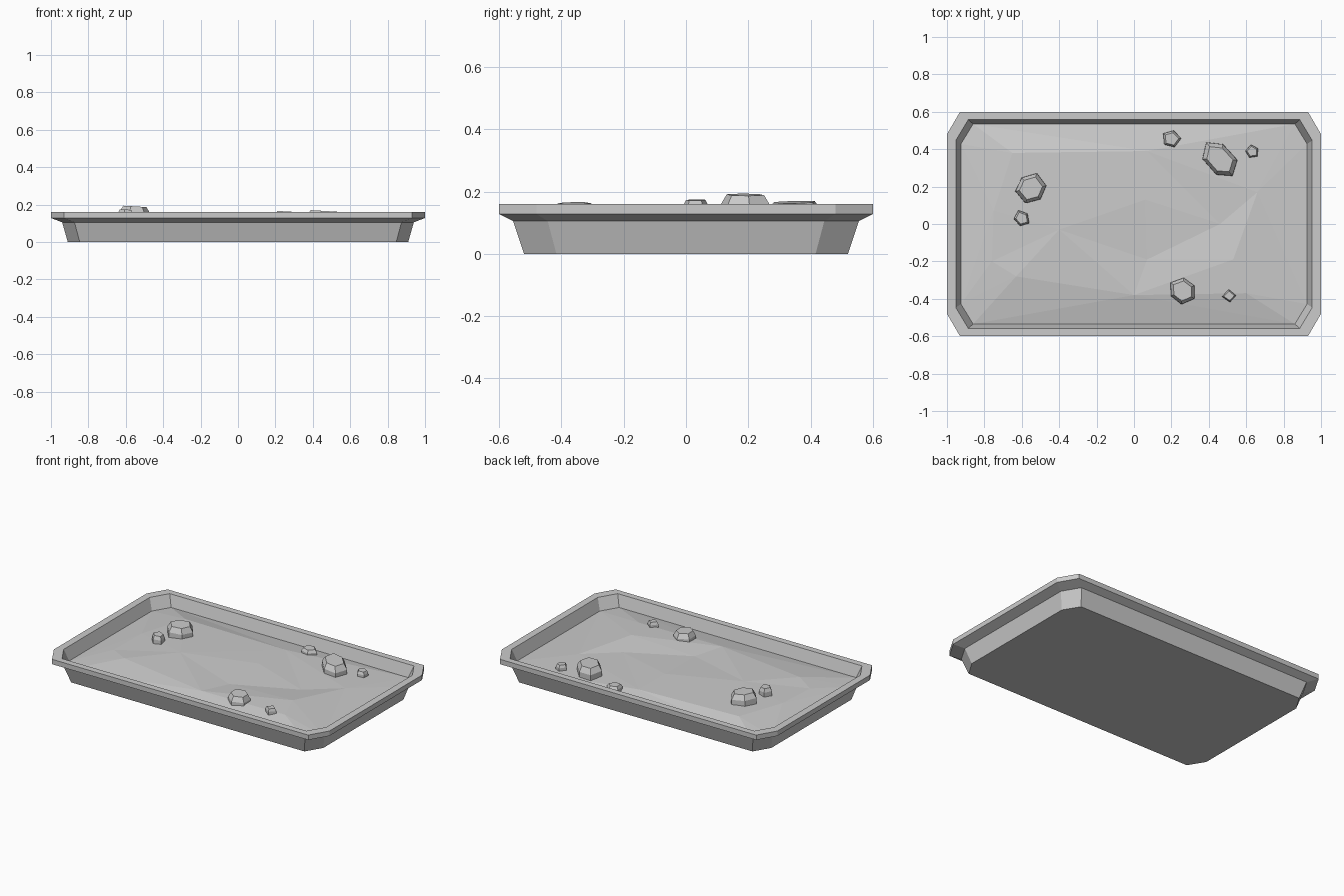
import bpy, bmesh, math
from mathutils import Vector, Matrix
from mathutils.geometry import delaunay_2d_cdt

cube = bpy.data.objects.get("Cube")
if cube:
    bpy.data.objects.remove(cube)

stone = bpy.data.materials.new("grey stone")
stone.use_nodes = True
GREY = (0.6, 0.6, 0.6, 1)
stone.diffuse_color = GREY
stone.node_tree.nodes["Principled BSDF"].inputs["Base Color"].default_value = GREY


def finish(name, bm):
    bmesh.ops.recalc_face_normals(bm, faces=bm.faces)
    mesh = bpy.data.meshes.new(name)
    bm.to_mesh(mesh)
    bm.free()
    mesh.materials.append(stone)
    obj = bpy.data.objects.new(name, mesh)
    bpy.context.collection.objects.link(obj)
    return obj


def octagon(hx, hy):
    """Rectangle with cut corners, counter-clockwise."""
    cx, cy = hx * 0.93, hy * 0.8
    return [(hx, -cy), (hx, cy), (cx, hy), (-cx, hy),
            (-hx, cy), (-hx, -cy), (-cx, -hy), (cx, -hy)]


def bridge(bm, rings):
    for a, b in zip(rings, rings[1:]):
        n = len(a)
        for i in range(n):
            j = (i + 1) % n
            bm.faces.new((a[i], a[j], b[j], b[i]))


# Tray shell: base, flared side, rim and inner wall
FLOOR_EDGE = (0.925, 0.535, 0.085)
profile = [(0.91, 0.52, 0), (0.94, 0.555, 0.105), (1, 0.6, 0.128),
           (1, 0.6, 0.16), (0.953, 0.558, 0.16), FLOOR_EDGE]
bm = bmesh.new()
rings = [[bm.verts.new((x, y, z)) for x, y in octagon(hx, hy)] for hx, hy, z in profile]
bridge(bm, rings)
bm.faces.new(rings[0])

# Uneven ground, joined to the inner wall
mounds = [(-0.65, 0.38, 0.125), (0.07, 0.39, 0.112), (-0.75, 0.07, 0.12),
          (-0.4, -0.03, 0.13), (0.06, 0.13, 0.118), (0.66, 0.17, 0.102),
          (0.46, 0.0, 0.103), (0.07, -0.19, 0.108), (0.53, -0.19, 0.125),
          (0.6, -0.37, 0.118), (0.0, -0.38, 0.118), (-0.63, -0.28, 0.125),
          (-0.76, -0.2, 0.115)]
border = octagon(*FLOOR_EDGE[:2])
points = [Vector(p) for p in border] + [Vector(m[:2]) for m in mounds]
edges = [(i, (i + 1) % 8) for i in range(8)]
co, _, tris, orig, _, _ = delaunay_2d_cdt(points, edges, [], 1, 1e-5)
ground = [rings[-1][o[0]] if o[0] < 8 else bm.verts.new(mounds[o[0] - 8]) for o in orig]
for tri in tris:
    bm.faces.new([ground[i] for i in tri])
finish("tray", bm)


# Faceted rocks: wide foot, shoulder, smaller slanted top
def rock(name, x, y, top, height, rx, ry, turn, sides):
    bm = bmesh.new()
    rot = Matrix.Rotation(math.radians(turn), 2)
    rings = []
    for scale, z in ((1.0, top - height - 0.03), (0.98, top - height * 0.55), (0.74, top)):
        ring = []
        for i in range(sides):
            a = math.tau * i / sides
            wobble = 1 + 0.07 * math.sin(2.3 * i + sides)
            p = rot @ Vector((rx * math.cos(a), ry * math.sin(a))) * scale * wobble
            ring.append(bm.verts.new((x + p.x, y + p.y, z - 0.06 * p.x)))
        rings.append(ring)
    bridge(bm, rings)
    bm.faces.new(rings[0])
    bm.faces.new(rings[-1])
    finish(name, bm)


rock("left_large_rock", -0.55, 0.19, 0.19, 0.06, 0.085, 0.082, 10, 6)
rock("left_small_rock", -0.6, 0.03, 0.173, 0.04, 0.043, 0.045, 40, 5)
rock("back_small_rock", 0.2, 0.455, 0.135, 0.03, 0.05, 0.05, 75, 5)
rock("back_large_rock", 0.458, 0.345, 0.166, 0.06, 0.115, 0.08, -52, 6)
rock("back_pebble", 0.632, 0.387, 0.13, 0.03, 0.038, 0.036, 30, 5)
rock("front_large_rock", 0.26, -0.357, 0.163, 0.055, 0.072, 0.075, 85, 6)
rock("front_pebble", 0.51, -0.385, 0.148, 0.03, 0.038, 0.036, 5, 4)
